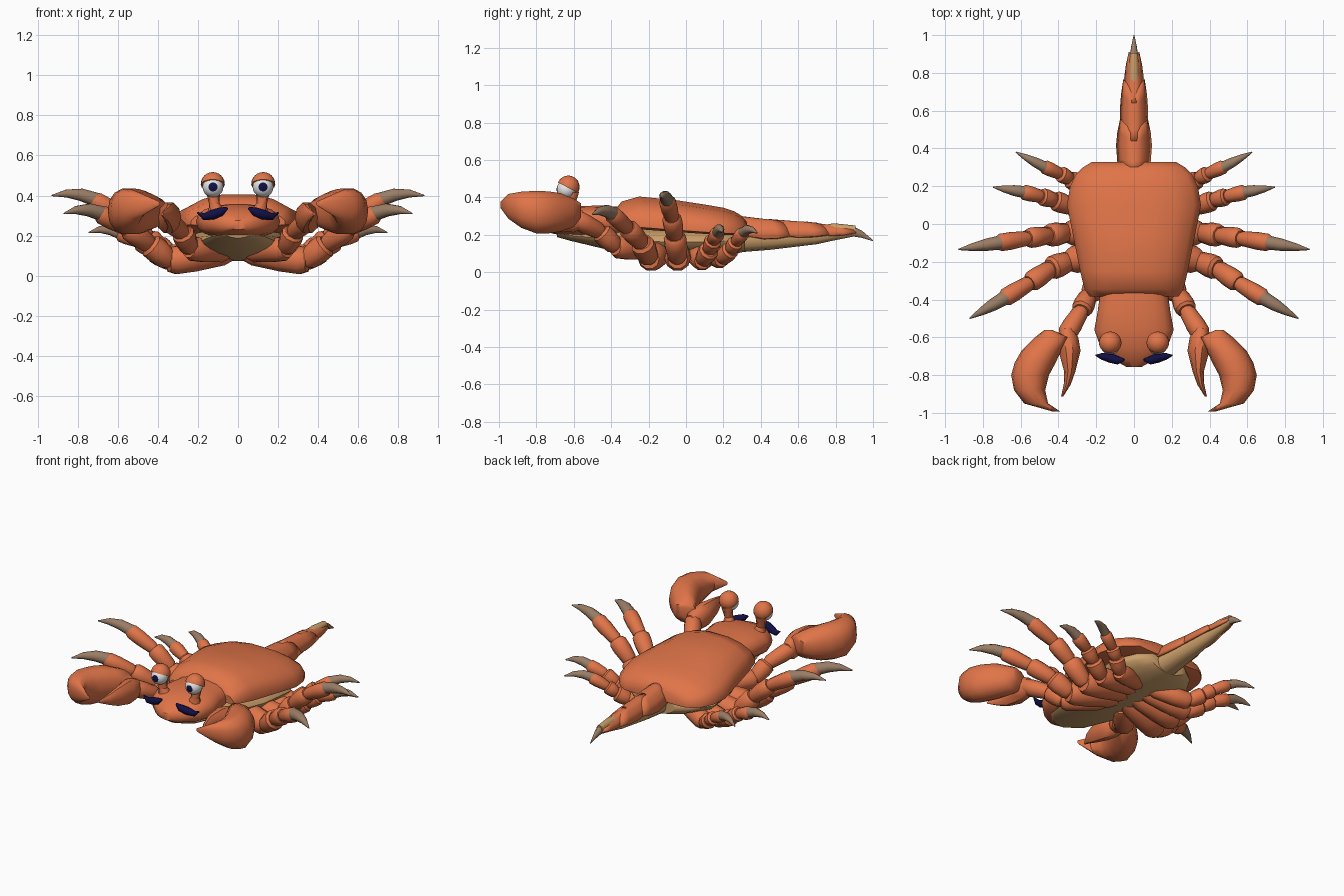
import bpy, bmesh, math
from mathutils import Vector

if "Cube" in bpy.data.objects:
    bpy.data.objects.remove(bpy.data.objects["Cube"])


def material(name, rgb):
    m = bpy.data.materials.new(name)
    m.diffuse_color = (*rgb, 1)
    m.use_nodes = True
    m.node_tree.nodes["Principled BSDF"].inputs["Base Color"].default_value = m.diffuse_color
    return m


SHELL = material("shell orange", (0.745, 0.176, 0.066))
TAN = material("belly tan", (0.61, 0.35, 0.145))
HORN = material("horn brown", (0.325, 0.205, 0.13))
WHITE = material("eye white", (0.80, 0.80, 0.80))
NAVY = material("dark navy", (0.006, 0.005, 0.06))


def finish(name, bm, mats, mirror=False, angle=42):
    """Turn a bmesh into a smooth-by-angle object, optionally mirrored in x."""
    bmesh.ops.recalc_face_normals(bm, faces=bm.faces)
    me = bpy.data.meshes.new(name)
    bm.to_mesh(me)
    bm.free()
    for m in mats:
        me.materials.append(m)
    ob = bpy.data.objects.new(name, me)
    bpy.context.collection.objects.link(ob)
    bpy.ops.object.select_all(action='DESELECT')
    ob.select_set(True)
    bpy.context.view_layer.objects.active = ob
    bpy.ops.object.shade_smooth_by_angle(angle=math.radians(angle))
    if mirror:
        ob.modifiers.new("mirror", 'MIRROR').use_mirror_merge = False
    return ob


def skin(bm, rings):
    """Bridge equal rings of points and cap both ends."""
    rows = [[bm.verts.new(p) for p in r] for r in rings]
    n = len(rows[0])
    for a, b in zip(rows, rows[1:]):
        for i in range(n):
            j = (i + 1) % n
            bm.faces.new((a[i], a[j], b[j], b[i]))
    bm.faces.new(rows[0])
    bm.faces.new(rows[-1])


def loft(name, stations, mat, n=14, power=1.0, mirror=False):
    """Stations are (y, x0, x1, z0, z1) boxes holding rounded sections."""
    def sp(v):
        return math.copysign(abs(v) ** power, v)
    rings = []
    for y, x0, x1, z0, z1 in stations:
        ring = []
        for i in range(n):
            a = 2 * math.pi * i / n
            ring.append(((x0 + x1) / 2 + (x1 - x0) / 2 * sp(math.cos(a)), y,
                         (z0 + z1) / 2 + (z1 - z0) / 2 * sp(math.sin(a))))
        rings.append(ring)
    bm = bmesh.new()
    skin(bm, rings)
    return finish(name, bm, [mat], mirror)


def tube(bm, pts, radii, n=10):
    pts = [Vector(p) for p in pts]
    rings = []
    for k, p in enumerate(pts):
        d = pts[min(k + 1, len(pts) - 1)] - pts[max(k - 1, 0)]
        q = d.to_track_quat('Z', 'Y')
        rings.append([p + q @ Vector((math.cos(t), math.sin(t), 0)) * radii[k]
                      for t in (2 * math.pi * i / n for i in range(n))])
    skin(bm, rings)


def limb(name, joints, r, fade):
    """Chain of flared, overlapping segments."""
    bm = bmesh.new()
    for a, b in zip(joints, joints[1:]):
        a, b = Vector(a), Vector(b)
        prof = ((-0.06, .62), (.1, .88), (.6, 1.03), (.92, 1.02), (1.03, .78))
        tube(bm, [a.lerp(b, t) for t, _ in prof], [r * s for _, s in prof])
        r *= fade
    finish(name, bm, [SHELL], True)


# Carapace: domed section with a vertical rim
half = [(.8, 0), (1, .06), (1, .3), (.9, .62), (.62, .87), (.28, 1)]
section = half + [(-u, v) for u, v in reversed(half)]
back = [(-.385, .235, .25, .325), (-.345, .262, .245, .378), (-.25, .285, .23, .405),
        (-.05, .325, .215, .385), (.1, .355, .205, .362), (.2, .338, .2, .345),
        (.26, .31, .2, .325), (.3, .27, .2, .3), (.327, .225, .205, .265)]
bm = bmesh.new()
skin(bm, [[(w * u, y, z0 + (z1 - z0) * v) for u, v in section] for y, w, z0, z1 in back])
finish("carapace", bm, [SHELL])

# Belly and jaw
loft("belly", [(-.69, -.06, .06, .188, .225), (-.62, -.13, .13, .168, .225),
               (-.4, -.175, .175, .115, .24), (-.1, -.265, .265, .072, .25),
               (.13, -.295, .295, .078, .245), (.26, -.22, .22, .095, .245),
               (.315, -.14, .14, .11, .24)], TAN, 18, 1.12)

# Head
loft("head", [(-.34, -.175, .175, .19, .35), (-.46, -.192, .192, .185, .358),
              (-.56, -.21, .21, .185, .355), (-.65, -.178, .178, .192, .34),
              (-.72, -.105, .105, .208, .31), (-.757, -.04, .04, .23, .275)],
     SHELL, 18, .82)

# Tail core, horn tip and forked roof plates
loft("tail_core", [(.2, -.085, .085, .1, .24), (.45, -.064, .064, .12, .245),
                   (.7, -.038, .038, .15, .245), (.79, -.03, .03, .17, .262),
                   (.905, -.022, .022, .193, .25)], TAN, 12, .85)
loft("tail_tip", [(.895, -.021, .021, .19, .246), (.94, -.015, .015, .183, .224),
                  (1, -.002, .002, .166, .172)], HORN, 10)
plates = [(.28, .46, .555, .085, .097, .074, .302, .28),
          (.44, .65, .765, .07, .076, .057, .285, .268),
          (.64, .81, .91, .05, .052, .028, .272, .245)]
for k, (y0, yc, ys, w0, w1, w2, z0, z1) in enumerate(plates):
    bm = bmesh.new()
    grid = []
    for r in range(5):
        t = r / 4
        w = w0 + (w1 - w0) * t / .6 if t < .6 else w1 + (w2 - w1) * (t - .6) / .4
        row = []
        for c in range(9):
            u = c / 4 - 1
            y = y0 + (yc + (ys - yc) * abs(u) ** .65 - y0) * t
            row.append(bm.verts.new((w * u, y, z0 + (z1 - z0) * t - w * 1.15 * abs(u) ** 2.5)))
        grid.append(row)
    for a, b in zip(grid, grid[1:]):
        for i in range(8):
            bm.faces.new((a[i], a[i + 1], b[i + 1], b[i]))
    ob = finish("tail_plate_%d" % (k + 1), bm, [SHELL])
    ob.modifiers.new("thickness", 'SOLIDIFY').thickness = .014

# Walking legs: joints, then the horn tip
legs = [
    ((.05, -.12, .115), (.34, -.195, .073), (.44, -.235, .155), (.55, -.31, .235), (.69, -.395, .31), (.87, -.5, .31)),
    ((.05, -.04, .115), (.35, -.045, .072), (.45, -.06, .19), (.56, -.075, .29), (.72, -.1, .38), (.93, -.135, .4)),
    ((.05, .04, .115), (.33, .09, .064), (.42, .125, .12), (.49, .145, .17), (.59, .17, .21), (.745, .195, .215)),
    ((.05, .1, .115), (.27, .19, .072), (.34, .24, .12), (.39, .265, .16), (.48, .305, .21), (.625, .38, .21)),
]
for k, j in enumerate(legs):
    r = (.071, .069, .06, .055)[k]
    limb("leg_%d" % (k + 1), j[:5], r, .87)
    a, b = Vector(j[4]), Vector(j[5])
    bm = bmesh.new()
    up = Vector((0, 0, .018))
    tube(bm, [a.lerp(b, -.06), a.lerp(b, .3) + up, a.lerp(b, .65) + up * .95, b],
         [r * .54, r * .47, r * .3, .003])
    finish("leg_tip_%d" % (k + 1), bm, [HORN], True, 60)

# Claw arms, pincers and inner fingers
limb("claw_arm", [(.07, -.2, .115), (.24, -.375, .135), (.277, -.455, .215), (.36, -.59, .285)], .06, .92)
loft("pincer", [(-.562, .43, .475, .29, .37), (-.6, .345, .525, .24, .395),
                (-.67, .385, .595, .215, .425), (-.735, .415, .632, .205, .435),
                (-.8, .45, .65, .205, .438), (-.88, .47, .635, .235, .433),
                (-.95, .455, .582, .285, .42), (-.993, .39, .43, .345, .375)],
     SHELL, 14, .9, True)
loft("pincer_finger", [(-.55, .32, .39, .23, .33), (-.6, .295, .41, .21, .355),
                       (-.67, .283, .4, .212, .37), (-.78, .31, .37, .24, .36),
                       (-.85, .335, .372, .27, .34), (-.912, .374, .386, .3, .315)],
     SHELL, 10, 1, True)

# Eye stalks
bm = bmesh.new()
tube(bm, [(.11, -.61, .32), (.118, -.615, .36), (.125, -.61, .43)], [.042, .027, .038])
finish("eye_stalk", bm, [SHELL], True)

# Eyeballs, poles turned forward so the first rings form the pupil
bm = bmesh.new()
bmesh.ops.create_uvsphere(bm, u_segments=20, v_segments=14, radius=.052)
for v in bm.verts:
    x, y, z = v.co
    v.co = (x, -z, y)
for f in bm.faces:
    f.material_index = int(f.calc_center_median().normalized().y < -.9)
bmesh.ops.translate(bm, verts=bm.verts, vec=(.125, -.64, .443))
finish("eyeball", bm, [WHITE, NAVY], True)

# Eyelid hoods, sliced on a slant
bm = bmesh.new()
bmesh.ops.create_uvsphere(bm, u_segments=20, v_segments=12, radius=.06)
bmesh.ops.bisect_plane(bm, geom=bm.verts[:] + bm.edges[:] + bm.faces[:],
                       plane_co=(0, 0, -.006), plane_no=(0, .47, .88), clear_inner=True)
bmesh.ops.holes_fill(bm, edges=[e for e in bm.edges if e.is_boundary])
bmesh.ops.translate(bm, verts=bm.verts, vec=(.126, -.629, .457))
finish("eyelid", bm, [SHELL], True)

# Whisker tufts
bm = bmesh.new()
tube(bm, [(.052, -.72, .338), (.085, -.722, .32), (.125, -.71, .305), (.17, -.7, .295), (.203, -.695, .315)],
     [.006, .022, .025, .018, .003], 8)
finish("whisker", bm, [NAVY], True, 60)
